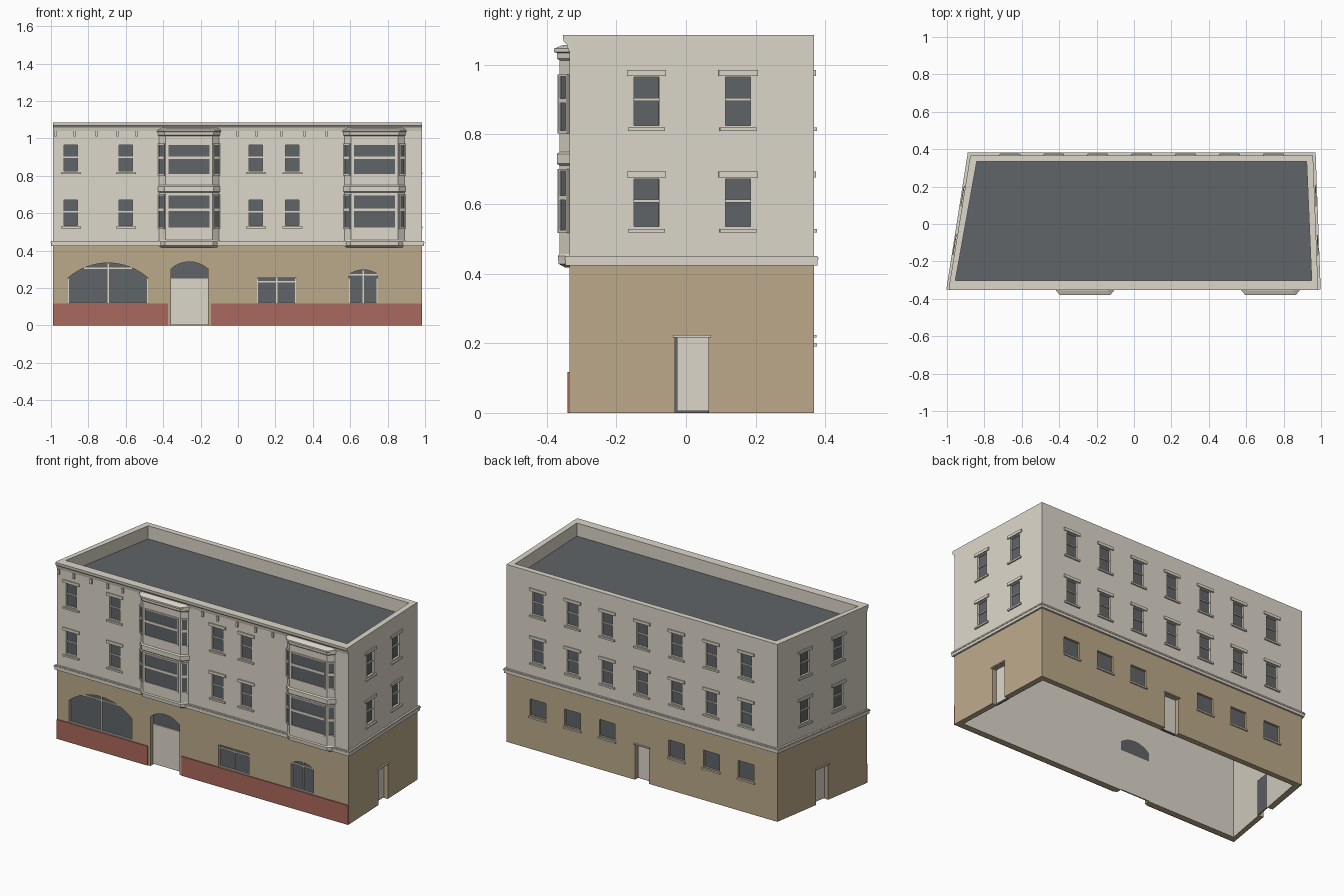
import bpy, bmesh, math
from mathutils import Vector, Matrix

if "Cube" in bpy.data.objects:
    bpy.data.objects.remove(bpy.data.objects["Cube"])


def material(name, rgb):
    m = bpy.data.materials.new(name)
    m.use_nodes = True
    m.diffuse_color = (*rgb, 1)
    m.node_tree.nodes["Principled BSDF"].inputs["Base Color"].default_value = (*rgb, 1)
    return m


STONE = material("pale stone", (0.72, 0.68, 0.585))
TAN = material("tan render", (0.50, 0.40, 0.255))
RED = material("red plinth", (0.40, 0.14, 0.11))
GLASS = material("dark glass", (0.118, 0.128, 0.136))


def finish(name, bm, *mats):
    bmesh.ops.recalc_face_normals(bm, faces=bm.faces)
    mesh = bpy.data.meshes.new(name)
    bm.to_mesh(mesh)
    bm.free()
    ob = bpy.data.objects.new(name, mesh)
    bpy.context.collection.objects.link(ob)
    for m in mats:
        mesh.materials.append(m)
    return ob


def loft(bm, loops):
    """Skin a stack of equal loops and cap both ends."""
    rows = [[bm.verts.new(p) for p in loop] for loop in loops]
    n = len(rows[0])
    for a, b in zip(rows, rows[1:]):
        for i in range(n):
            j = (i + 1) % n
            bm.faces.new((a[i], a[j], b[j], b[i]))
    bm.faces.new(rows[0])
    bm.faces.new(rows[-1])


def panel(bm, frame, pts, v0, v1):
    """Extrude a (along, up) outline between two inward depths of a wall frame."""
    loft(bm, [[frame @ Vector((u, v, z)) for u, z in pts] for v in (v0, v1)])


def rect(u0, u1, z0, z1):
    return [(u0, z0), (u1, z0), (u1, z1), (u0, z1)]


def arch(u0, u1, z0, spring, apex, steps=16):
    """Rectangle topped by a circular segment."""
    half, rise, mid = (u1 - u0) / 2, apex - spring, (u0 + u1) / 2
    r = (half * half + rise * rise) / (2 * rise)
    a = math.asin(half / r)
    top = [(mid + r * math.sin(a - 2 * a * i / steps),
            apex - r + r * math.cos(a - 2 * a * i / steps)) for i in range(steps + 1)]
    return [(u0, z0), (u1, z0)] + top


def wall_frame(origin, along):
    """X along the wall, Y inward, Z up."""
    x = Vector((*along, 0)).normalized()
    y = Vector((-x.y, x.x, 0))
    m = Matrix((x, y, Vector((0, 0, 1)))).transposed().to_4x4()
    m.translation = Vector((*origin, 0))
    return m


# Footprint, anticlockwise from the front left corner of the plan
YF, YB = -0.335, 0.367
PLAN = [(-0.989, YF), (0.984, YF), (0.957, YB), (-0.875, YB)]


def outline(d, z):
    return [Vector((x + d * math.copysign(1, x), y + d * math.copysign(1, y), z)) for x, y in PLAN]


def ring(name, d_out, d_in, z0, z1, *mats):
    bm = bmesh.new()
    loops = [[bm.verts.new(p) for p in outline(d, z)]
             for d, z in ((d_out, z0), (d_out, z1), (d_in, z1), (d_in, z0))]
    for k in range(4):
        a, b = loops[k], loops[(k + 1) % 4]
        for i in range(4):
            j = (i + 1) % 4
            f = bm.faces.new((a[i], a[j], b[j], b[i]))
            f.material_index = len(mats) - 1 if k == 2 else 0
    return finish(name, bm, *mats)


# Frames whose zero lies at x = 0 (front, back) or y = 0 (sides)
def side_frame(a, b):
    t = -a[1] / (b[1] - a[1])
    return wall_frame((a[0] + (b[0] - a[0]) * t, 0), (b[0] - a[0], b[1] - a[1]))


front = wall_frame((0, YF), (1, 0))
back = wall_frame((0, YB), (-1, 0))
right = side_frame(PLAN[1], PLAN[2])
left = side_frame(PLAN[3], PLAN[0])

cut, glass, rails, trim, doors, backs = (bmesh.new() for _ in range(6))


def opening(frame, pts, depth=0.016):
    panel(cut, frame, pts, -0.05, depth)
    panel(glass, frame, pts, depth - 0.003, depth + 0.002)


def sash_window(frame, u, z0, z1, half=0.036):
    mid = (z0 + z1) / 2 + 0.005
    opening(frame, rect(u - half, u + half, z0, z1))
    panel(rails, frame, rect(u - half, u + half, mid - 0.004, mid + 0.004), 0.006, 0.014)
    panel(trim, frame, rect(u - 0.053, u + 0.053, z0 - 0.017, z0 - 0.007), -0.009, 0.005)
    panel(trim, frame, rect(u - 0.056, u + 0.056, z1 + 0.004, z1 + 0.021), -0.007, 0.005)


# Upper floor windows
columns = {
    "front": (front, [-0.893, -0.599, 0.096, 0.291]),
    "right": (right, [-0.114, 0.150]),
    "left": (left, [-0.150, 0.114]),
    "back": (back, [-0.746 + 0.235 * i for i in range(7)]),
}
for frame, places in columns.values():
    for u in places:
        sash_window(frame, u, 0.535, 0.672)
        sash_window(frame, u, 0.826, 0.964)

# Small ground floor windows at the back
for i in (0, 1, 2, 4, 5, 6):
    u = -0.746 + 0.235 * i
    opening(back, rect(u - 0.054, u + 0.054, 0.203, 0.305))
    panel(trim, back, rect(u - 0.06, u + 0.06, 0.19, 0.199), -0.009, 0.005)

# Shop windows with mullion and transom
for pts, u0, u1, top, bar in (
        (arch(-0.909, -0.481, 0.118, 0.254, 0.334), -0.909, -0.481, 0.33, 0.307),
        (rect(0.102, 0.310, 0.118, 0.254), 0.102, 0.310, 0.254, 0.233),
        (arch(0.594, 0.746, 0.118, 0.273, 0.297), 0.594, 0.746, 0.294, 0.27)):
    opening(front, pts)
    mid = (u0 + u1) / 2
    inset = 0.085 if u1 - u0 > 0.4 else 0
    panel(rails, front, rect(mid - 0.004, mid + 0.004, 0.118, top), 0.006, 0.015)
    panel(rails, front, rect(u0 + inset, u1 - inset, bar - 0.004, bar + 0.004), 0.006, 0.015)
    panel(rails, front, rect(u0, u1, 0.118, 0.123), 0.004, 0.015)
    for u in (u0, u1 - 0.005):
        panel(rails, front, rect(u, u + 0.005, 0.118, 0.25), 0.006, 0.015)

# Front entrance with arched fanlight
entry = arch(-0.358, -0.16, -0.05, 0.302, 0.340)
panel(cut, front, entry, -0.05, 0.06)
panel(glass, front, arch(-0.358, -0.16, 0.25, 0.302, 0.340), 0.028, 0.034)
panel(doors, front, rect(-0.358, -0.16, 0.004, 0.25), 0.026, 0.034)
panel(doors, front, rect(-0.358, -0.16, 0.243, 0.251), 0.02, 0.03)

# Plain doors on the other three walls
for frame, u in ((right, 0.017), (left, -0.017), (back, -0.041)):
    panel(cut, frame, rect(u - 0.048, u + 0.048, -0.05, 0.216), -0.05, 0.06)
    panel(backs, frame, rect(u - 0.048, u + 0.048, 0.0, 0.216), 0.031, 0.037)
    panel(doors, frame, rect(u - 0.042, u + 0.048, 0.006, 0.216), 0.026, 0.031)
    panel(trim, frame, rect(u - 0.054, u + 0.054, 0.217, 0.223), -0.008, 0.005)

# Walls with all openings cut
cutter = finish("opening_cutter", cut)
cutter.hide_render = True
cutter.hide_viewport = True
for wall in (ring("ground_floor_walls", 0, -0.034, 0, 0.435, TAN, STONE),
             ring("upper_floor_walls", 0, -0.034, 0.435, 1.085, STONE)):
    mod = wall.modifiers.new("openings", "BOOLEAN")
    mod.object = cutter
    mod.operation = "DIFFERENCE"
    mod.solver = "EXACT"

finish("window_glass", glass, GLASS)
finish("window_rails", rails, STONE)
finish("sills_and_lintels", trim, STONE)
finish("doors", doors, STONE)
finish("door_backs", backs, GLASS)

# Roof deck, dark above and pale below
bm = bmesh.new()
loft(bm, [outline(-0.033, z) for z in (0.985, 1.005)])
bmesh.ops.recalc_face_normals(bm, faces=bm.faces)
for f in bm.faces:
    f.material_index = 0 if f.normal.z > 0.5 else 1
finish("roof_deck", bm, GLASS, STONE)

# String course around the building
ring("string_course", 0.011, -0.01, 0.424, 0.451, STONE)
ring("string_course_lip", 0.014, -0.01, 0.440, 0.446, STONE)

# Brick plinth on either side of the entrance
bm = bmesh.new()
for u0, u1 in ((-0.989, -0.374), (-0.144, 0.984)):
    panel(bm, front, rect(u0, u1, 0, 0.118), -0.006, 0.002)
finish("plinth", bm, RED)

# Front cornice and its brackets
bm = bmesh.new()
profile = [(-0.33, 1.037), (-0.338, 1.04), (-0.342, 1.058), (-0.352, 1.068),
           (-0.354, 1.085), (-0.33, 1.085)]
loft(bm, [[Vector((x, y, z)) for y, z in profile] for x in (-0.989, 0.984)])
finish("front_cornice", bm, STONE)
bm = bmesh.new()
for x in (-0.976, -0.874, -0.757, -0.644, -0.543, -0.003, 0.099, 0.232, 0.356, 0.473):
    panel(bm, front, rect(x - 0.006, x + 0.006, 1.01, 1.04), -0.01, 0.002)
finish("cornice_brackets", bm, STONE)

# Two-storey bay windows
SIDE, FACE, DEEP = 0.165, 0.126, 0.028
LAYERS = [(0.418, -0.015), (0.428, 0.003), (0.45, 0.005), (0.456, 0), (0.71, 0),
          (0.716, 0.008), (0.744, 0.008), (0.75, 0), (1.012, 0), (1.018, 0.007),
          (1.034, 0.008), (1.036, 0.016), (1.046, 0.016), (1.056, -0.008)]


def bay(name, c):
    bm = bmesh.new()
    loft(bm, [[Vector((c + s * (w + o * 0.6), y, z)) for s, w, y in (
        (-1, SIDE, YF + 0.003), (-1, FACE, YF - DEEP - o),
        (1, FACE, YF - DEEP - o), (1, SIDE, YF + 0.003))] for z, o in LAYERS])
    finish(name + "_body", bm, STONE)
    panes, bars = bmesh.new(), bmesh.new()
    slant = (SIDE - FACE) / 2 + FACE
    facets = [(wall_frame((c, YF - DEEP), (1, 0)), 0.109),
              (wall_frame((c - slant, YF - DEEP / 2), (SIDE - FACE, -DEEP)), 0.014),
              (wall_frame((c + slant, YF - DEEP / 2), (SIDE - FACE, DEEP)), 0.014)]
    for z0, z1 in ((0.525, 0.695), (0.811, 0.966)):
        for frame, h in facets:
            e, mid = h + 0.006, (z0 + z1) / 2 + 0.008
            panel(panes, frame, rect(-h, h, z0, z1), -0.002, 0.003)
            for r in (rect(-e, -h, z0, z1), rect(h, e, z0, z1), rect(-h, h, mid - 0.007, mid + 0.007),
                      rect(-e, e, z1, z1 + 0.006), rect(-e, e, z0 - 0.009, z0)):
                panel(bars, frame, r, -0.006, 0.002)
    finish(name + "_glass", panes, GLASS)
    finish(name + "_frames", bars, STONE)


bay("left_bay", 0.73)
bay("right_bay", -0.262)
